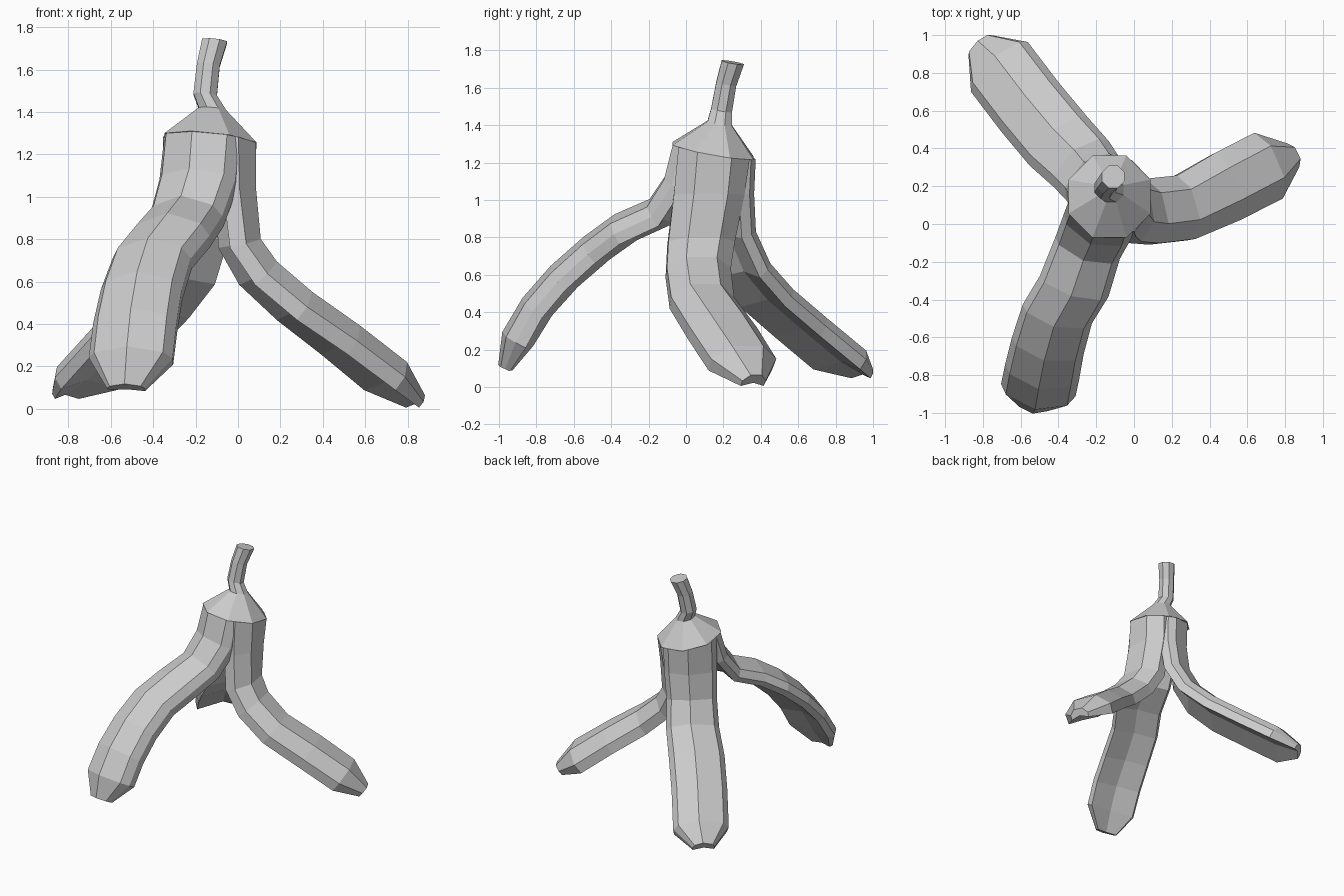
import bpy, bmesh, math
from mathutils import Vector

cube = bpy.data.objects.get("Cube")
if cube:
    bpy.data.objects.remove(cube)

# Single grey skin material
skin = bpy.data.materials.new("plain grey")
skin.use_nodes = True
grey = (0.6, 0.6, 0.6, 1)
skin.diffuse_color = grey
skin.node_tree.nodes["Principled BSDF"].inputs["Base Color"].default_value = grey

HUB = Vector((-0.13, 0.145, 1.262))


def tilt(v, centre):
    """Height offset of the slanted rim and stem end."""
    return -0.1 * (v.x - centre.x) - 0.18 * (v.y - centre.y)


def loft(name, rings):
    """Skin a list of closed rings and close both ends."""
    bm = bmesh.new()
    loops = [[bm.verts.new(p) for p in ring] for ring in rings]
    count = len(loops[0])
    for a, b in zip(loops, loops[1:]):
        for i in range(count):
            j = (i + 1) % count
            bm.faces.new((a[i], a[j], b[j], b[i]))
    bm.faces.new(loops[0])
    bm.faces.new(loops[-1])
    bmesh.ops.recalc_face_normals(bm, faces=bm.faces)
    mesh = bpy.data.meshes.new(name)
    bm.to_mesh(mesh)
    bm.free()
    mesh.materials.append(skin)
    obj = bpy.data.objects.new(name, mesh)
    bpy.context.collection.objects.link(obj)
    return obj


# Peel cross-sections (across, outward): left side, hollow, right side
FLAT = [(.48, .47), (1, -.03), (.97, -.48), (0, -.2),
        (-.97, -.48), (-1, -.03), (-.48, .47)]
RIDGED = [(-.1, .5), (.8, .22), (1, -.12), (.95, -.48), (0, -.2),
          (-.95, -.48), (-1, -.12), (-.83, .2)]
ROLLED = [(0, .54), (.82, .22), (1, -.15), (.97, -.5), (.05, -.25),
          (-.85, -.36), (-1, -.12), (-.83, .2)]


def peel(name, section, start, end, stations):
    """Sweep a section down a path of (x, y, z, half width)."""
    path = [Vector(s[:3]) for s in stations]
    last = len(path) - 1
    rings = []
    for k, centre in enumerate(path):
        angle = math.radians(start + (end - start) * k / last)
        across = Vector((-math.sin(angle), math.cos(angle), 0))
        if k == 0:
            along = Vector((0, 0, -1))
        else:
            along = path[min(k + 1, last)] - path[k - 1]
        outward = along.cross(across).normalized()
        thick = 0.08 if k == last else 0.175
        ring = [centre + across * a * stations[k][3] + outward * n * thick
                for a, n in section]
        if k == 0:
            for v in ring:
                v.z = HUB.z + tilt(v, HUB)
        rings.append(ring)
    return loft(name, rings)


# Three hanging peels
peel("left_peel", FLAT, 2, 27, [
    (0, .15, 1.25, .19), (-.005, .125, 1.03, .19), (.015, .085, .78, .18),
    (.105, .07, .64, .175), (.28, .09, .485, .175), (.50, .20, .325, .19),
    (.715, .31, .155, .19), (.845, .365, .035, .07)])
peel("front_peel", ROLLED, 247, 262, [
    (-.18, .025, 1.28, .19), (-.20, -.03, 1.09, .19), (-.25, -.14, .93, .18),
    (-.32, -.34, .84, .19), (-.41, -.49, .73, .19), (-.46, -.66, .58, .195),
    (-.49, -.80, .42, .2), (-.51, -.90, .25, .2), (-.53, -.965, .1, .09)])
peel("back_peel", RIDGED, 127, 132, [
    (-.21, .25, 1.25, .19), (-.21, .24, 1.03, .19), (-.23, .255, .82, .18),
    (-.29, .33, .64, .19), (-.41, .45, .495, .2), (-.56, .63, .34, .2),
    (-.72, .84, .165, .2), (-.82, .95, .08, .08)])

# Cap and bent stem, one continuous eight-sided loft
rings = []
for x, y, z, radius in [(HUB.x, HUB.y, HUB.z, .235), (-.12, .18, 1.41, .07),
                        (-.155, .19, 1.48, .06), (-.14, .215, 1.62, .058),
                        (-.11, .25, 1.735, .064)]:
    centre = Vector((x, y, z))
    ring = []
    for k in range(8):
        angle = math.radians(22.5 + 45 * k)
        v = centre + Vector((math.cos(angle), math.sin(angle), 0)) * radius
        v.z += tilt(v, centre)
        ring.append(v)
    rings.append(ring)
loft("cap_and_stem", rings)
